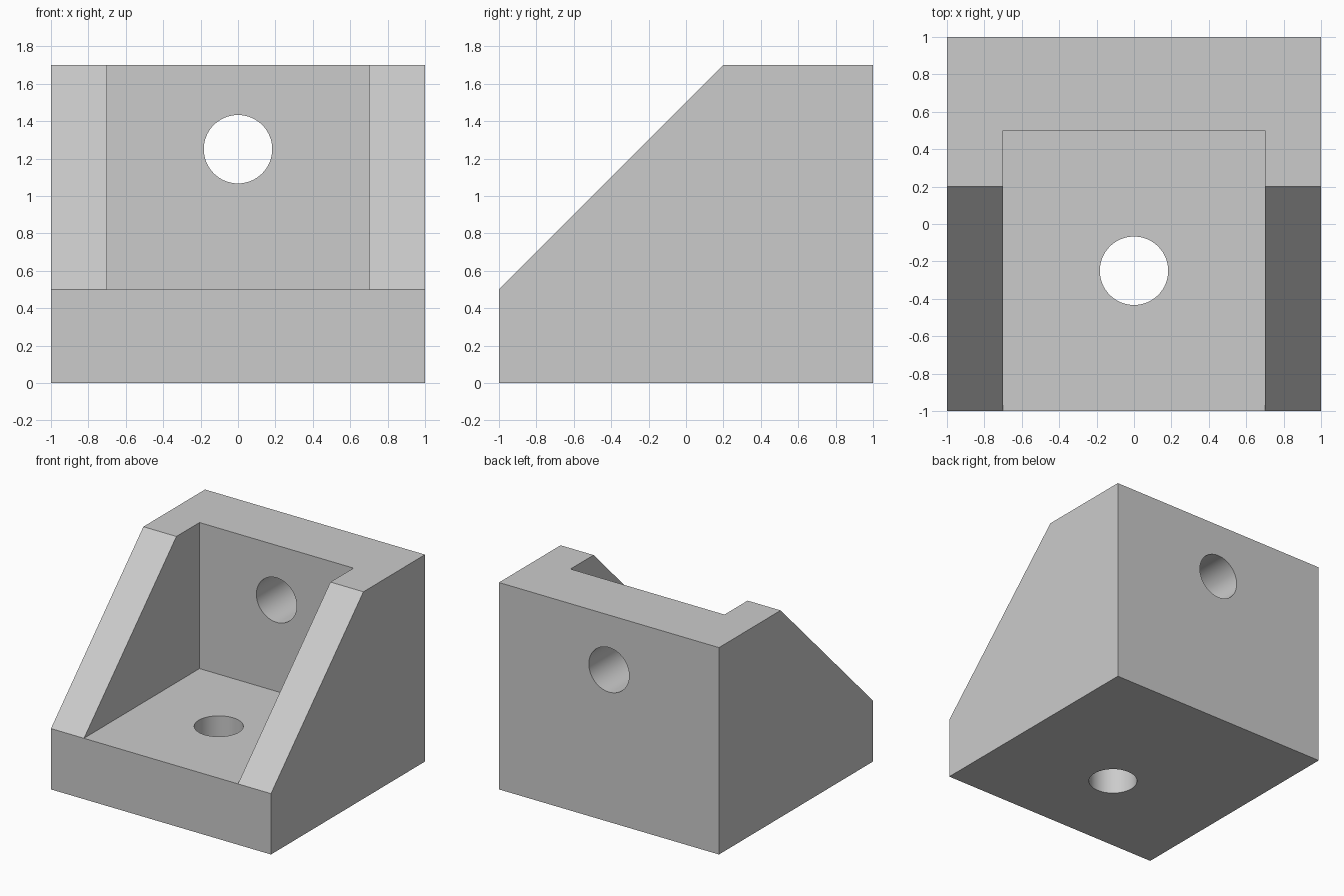
import bpy
import bmesh
import math

cube = bpy.data.objects.get("Cube")
if cube:
    bpy.data.objects.remove(cube, do_unlink=True)

HALF = 1.0          # half of the width and depth
HEIGHT = 1.7
THICK = 0.5         # base plate and back wall
RIB = 0.3           # side ribs
HOLE = 0.183        # bolt hole radius

grey = bpy.data.materials.new("light_grey")
grey.use_nodes = True
colour = (0.6, 0.6, 0.6, 1)
grey.diffuse_color = colour
grey.node_tree.nodes["Principled BSDF"].inputs["Base Color"].default_value = colour


def prism(name, profile, half_width):
    """Extrude a side profile of (y, z) points evenly across x."""
    bm = bmesh.new()
    face = bm.faces.new([bm.verts.new((-half_width, y, z)) for y, z in profile])
    side = bmesh.ops.extrude_face_region(bm, geom=[face])["geom"]
    verts = [v for v in side if isinstance(v, bmesh.types.BMVert)]
    bmesh.ops.translate(bm, verts=verts, vec=(2 * half_width, 0, 0))
    bmesh.ops.recalc_face_normals(bm, faces=bm.faces)
    mesh = bpy.data.meshes.new(name)
    bm.to_mesh(mesh)
    bm.free()
    mesh.materials.append(grey)
    obj = bpy.data.objects.new(name, mesh)
    bpy.context.collection.objects.link(obj)
    return obj


def drill(name, location, tilt):
    bpy.ops.mesh.primitive_cylinder_add(vertices=64, radius=HOLE, depth=1.2,
                                        location=location, rotation=(tilt, 0, 0))
    obj = bpy.context.object
    obj.name = name
    obj.data.materials.append(grey)
    return obj


# Solid block with a 45 degree front slope
bracket = prism("corner_bracket", [(-HALF, 0), (HALF, 0), (HALF, HEIGHT),
                                   (0.2, HEIGHT), (-HALF, THICK)], HALF)

# Pocket between the ribs, then one bolt hole in each wall
cutters = [
    prism("pocket_cutter", [(-1.5, THICK), (HALF - THICK, THICK),
                            (HALF - THICK, 2), (-1.5, 2)], HALF - RIB),
    drill("base_hole_cutter", (0, -0.25, THICK / 2), 0),
    drill("back_hole_cutter", (0, HALF - THICK / 2, 1.25), math.pi / 2),
]

bpy.ops.object.select_all(action="DESELECT")
bracket.select_set(True)
bpy.context.view_layer.objects.active = bracket
for cutter in cutters:
    cutter.hide_render = True
    cut = bracket.modifiers.new(cutter.name, "BOOLEAN")
    cut.operation = "DIFFERENCE"
    cut.solver = "EXACT"
    cut.object = cutter
    bpy.ops.object.modifier_apply(modifier=cut.name)
for cutter in cutters:
    bpy.data.objects.remove(cutter, do_unlink=True)

# Round hole walls, crisp edges elsewhere
bpy.ops.object.shade_smooth_by_angle(angle=math.radians(30))
